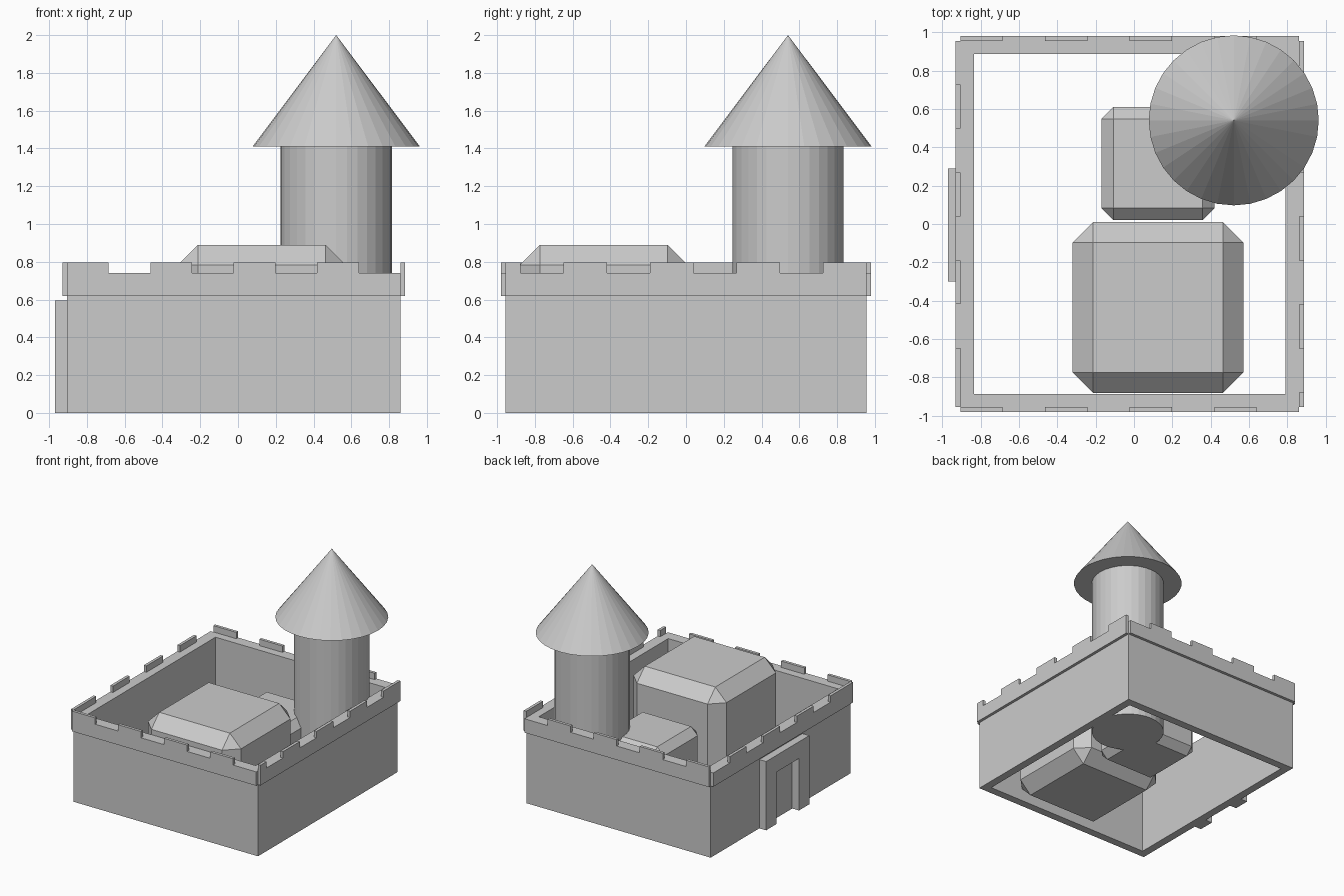
import bpy, bmesh
from mathutils import Matrix, Vector

if "Cube" in bpy.data.objects:
    bpy.data.objects.remove(bpy.data.objects["Cube"])


def finish(name, bm):
    mesh = bpy.data.meshes.new(name)
    bmesh.ops.recalc_face_normals(bm, faces=bm.faces)
    bm.to_mesh(mesh)
    bm.free()
    ob = bpy.data.objects.new(name, mesh)
    bpy.context.collection.objects.link(ob)
    return ob


def block(name, x, y, z, bevel=0):
    """Box from (min, max) ranges, with optional flat chamfer."""
    bm = bmesh.new()
    lo, hi = Vector((x[0], y[0], z[0])), Vector((x[1], y[1], z[1]))
    m = Matrix.Translation((lo + hi) / 2) @ Matrix.Diagonal((*(hi - lo), 1))
    bmesh.ops.create_cube(bm, size=1, matrix=m)
    if bevel:
        bmesh.ops.bevel(bm, geom=bm.edges[:], offset=bevel, segments=1,
                        affect='EDGES')
    return finish(name, bm)


def cone(name, r1, r2, x, y, z0, z1):
    bm = bmesh.new()
    bmesh.ops.create_cone(bm, cap_ends=True, segments=32, radius1=r1, radius2=r2,
                          depth=z1 - z0,
                          matrix=Matrix.Translation((x, y, (z0 + z1) / 2)))
    bmesh.ops.remove_doubles(bm, verts=bm.verts[:], dist=1e-5)
    return finish(name, bm)


def extrude_rings(name, points, faces, vec):
    """Extrude a flat outline made of faces over shared points."""
    bm = bmesh.new()
    vs = [bm.verts.new(p) for p in points]
    fs = [bm.faces.new([vs[i] for i in f]) for f in faces]
    top = bmesh.ops.extrude_face_region(bm, geom=fs, use_keep_orig=True)
    moved = [g for g in top['geom'] if isinstance(g, bmesh.types.BMVert)]
    bmesh.ops.translate(bm, verts=moved, vec=vec)
    return finish(name, bm)


X0, X1, Y = -0.905, 0.86, 0.955      # outer wall faces
T = 0.025                            # parapet thickness
Z0, Z1, Z2 = 0.62, 0.74, 0.795       # parapet bottom, walk, merlon top

# Hollow curtain wall, open above and below
outer = [(X0, -Y, 0), (X1, -Y, 0), (X1, Y, 0), (X0, Y, 0)]
inner = [(-0.835, -0.885, 0), (0.79, -0.885, 0), (0.79, 0.885, 0), (-0.835, 0.885, 0)]
extrude_rings("curtain_wall", outer + inner,
              [(i, (i + 1) % 4, (i + 1) % 4 + 4, i + 4) for i in range(4)],
              (0, 0, Z1))

# Front and back parapets with merlons
step = (X1 - X0) / 8
for side, ys in (("front", (-Y - T, -Y)), ("back", (Y, Y + T))):
    block(side + "_parapet", (X0, X1), ys, (Z0, Z1))
    for i in range(4):
        a = X0 + 2 * i * step
        block(side + "_merlon", (a, a + step), ys, (Z1, Z2))

# Left and right parapets; their merlons alternate with each other
for side, xs, start in (("left", (X0 - T, X0), 0.727), ("right", (X1, X1 + T), Y)):
    block(side + "_parapet", xs, (-Y, Y), (Z0, Z1))
    while start > -Y:
        end = start - 0.229
        if end < -0.8:
            end = -Y
        block(side + "_merlon", xs, (end, start), (Z1, Z2))
        start -= 0.458

# Chamfered buildings in the courtyard
block("main_hall", (-0.32, 0.57), (-0.88, 0.01), (0, 0.89), 0.107)
block("small_hall", (-0.17, 0.42), (0.02, 0.61), (0, 0.59), 0.063)

# Round tower and pointed roof
cone("tower", 0.295, 0.295, 0.52, 0.54, 0, 1.41)
cone("tower_roof", 0.443, 0, 0.52, 0.54, 1.41, 2.0)

# Gate frame on the left wall
g = [(-0.30, 0), (-0.30, 0.595), (0.29, 0.595), (0.29, 0),
     (-0.16, 0), (-0.16, 0.45), (0.15, 0.45), (0.15, 0)]
extrude_rings("gate_frame", [(-0.97, y, z) for y, z in g],
              [(0, 1, 5, 4), (1, 2, 6, 5), (2, 3, 7, 6)], (-0.97 * -1 + X0, 0, 0))
